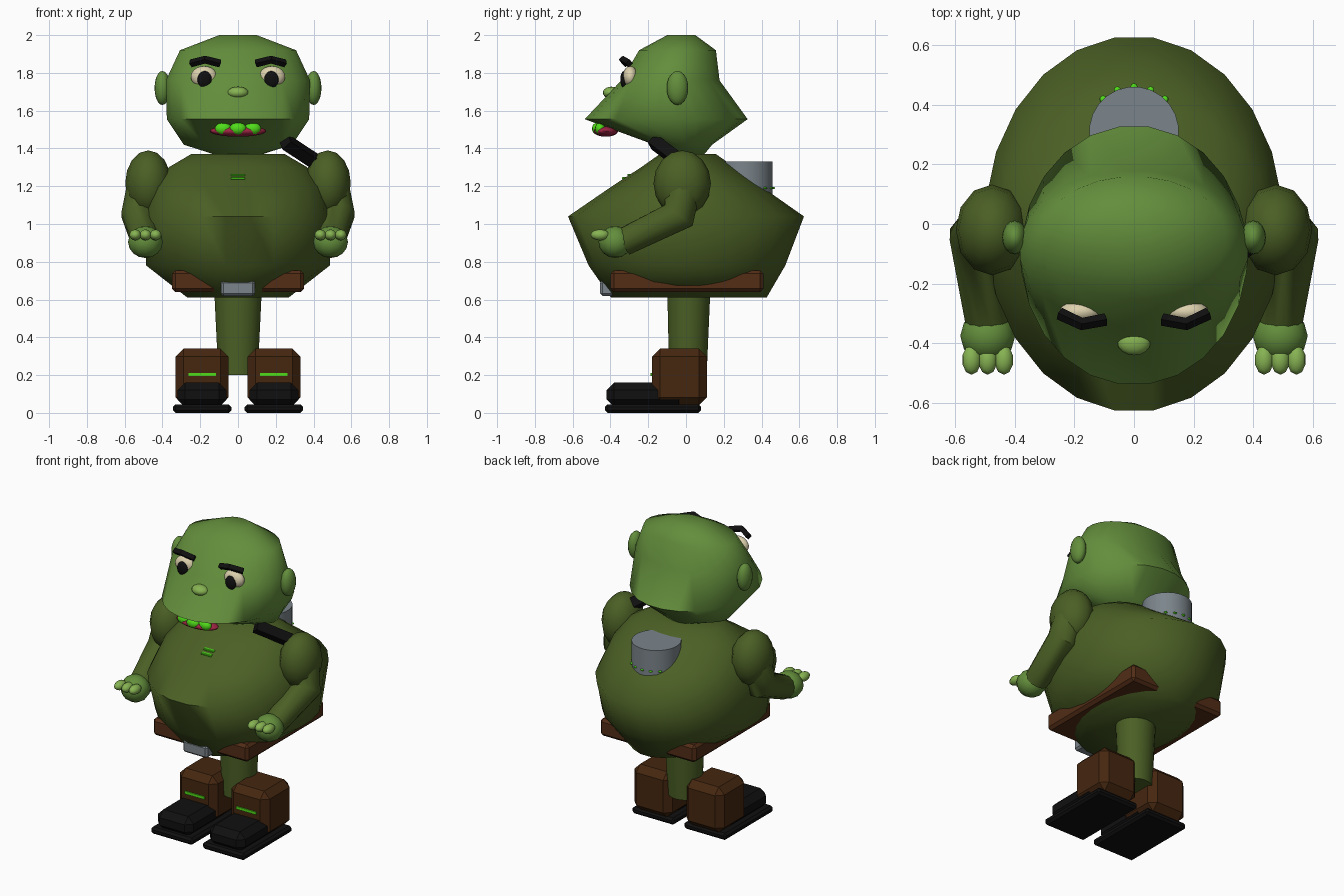
import bpy
import bmesh
import math
from mathutils import Vector

if "Cube" in bpy.data.objects:
    bpy.data.objects.remove(bpy.data.objects["Cube"], do_unlink=True)


def material(name, r, g, b):
    m = bpy.data.materials.new(name)
    m.use_nodes = True
    m.diffuse_color = (r, g, b, 1)
    m.node_tree.nodes["Principled BSDF"].inputs["Base Color"].default_value = (r, g, b, 1)
    return m


SKIN = material("skin green", 0.125, 0.27, 0.045)
CLOTH = material("olive cloth", 0.07, 0.115, 0.018)
PALE = material("pale green", 0.24, 0.45, 0.085)
CREAM = material("cream", 0.72, 0.64, 0.42)
LEATHER = material("belt brown", 0.085, 0.026, 0.008)
BOOT = material("boot brown", 0.06, 0.02, 0.005)
STEEL = material("steel grey", 0.2, 0.235, 0.26)
GLOW = material("glowing green", 0.08, 0.72, 0.01)
RED = material("mouth red", 0.36, 0.02, 0.06)
BLACK = material("black", 0.005, 0.005, 0.005)


def finish(obj, mat, angle=None):
    obj.data.materials.clear()
    obj.data.materials.append(mat)
    if angle:
        bpy.ops.object.select_all(action='DESELECT')
        obj.select_set(True)
        bpy.context.view_layer.objects.active = obj
        bpy.ops.object.shade_smooth_by_angle(angle=math.radians(angle))
    return obj


def from_bmesh(name, bm, mat, angle=None):
    bmesh.ops.recalc_face_normals(bm, faces=bm.faces[:])
    mesh = bpy.data.meshes.new(name)
    bm.to_mesh(mesh)
    bm.free()
    obj = bpy.data.objects.new(name, mesh)
    bpy.context.collection.objects.link(obj)
    return finish(obj, mat, angle)


def loft(name, rings, mat, n=24):
    """Stack of elliptical rings given as (z, half width, front y, back y)."""
    bm = bmesh.new()
    loops = []
    for z, rx, front, back in rings:
        cy, ry = (front + back) / 2, (back - front) / 2
        turns = [(i + 0.5) * math.tau / n for i in range(n)]
        loops.append([bm.verts.new((rx * math.sin(a), cy + ry * math.cos(a), z)) for a in turns])
    for low, high in zip(loops, loops[1:]):
        for i in range(n):
            j = (i + 1) % n
            bm.faces.new((low[i], low[j], high[j], high[i]))
    bm.faces.new(loops[0])
    bm.faces.new(loops[-1])
    return from_bmesh(name, bm, mat, 75)


def ball(name, center, radii, mat, u=16, v=10):
    bm = bmesh.new()
    bmesh.ops.create_uvsphere(bm, u_segments=u, v_segments=v, radius=1)
    bmesh.ops.scale(bm, vec=radii, verts=bm.verts)
    bmesh.ops.translate(bm, vec=center, verts=bm.verts)
    return from_bmesh(name, bm, mat, 60)


def box(name, low, high, mat, bevel=0.0):
    low, high = Vector(low), Vector(high)
    bm = bmesh.new()
    bmesh.ops.create_cube(bm, size=1)
    bmesh.ops.scale(bm, vec=high - low, verts=bm.verts)
    bmesh.ops.translate(bm, vec=(low + high) / 2, verts=bm.verts)
    if bevel:
        bmesh.ops.bevel(bm, geom=bm.edges[:], offset=bevel, segments=1, affect='EDGES')
    return from_bmesh(name, bm, mat)


def tube(name, points, radii, mat, resolution=4, angle=50):
    curve = bpy.data.curves.new(name, 'CURVE')
    curve.dimensions = '3D'
    curve.bevel_depth = 1
    curve.bevel_resolution = resolution
    curve.use_fill_caps = True
    spline = curve.splines.new('POLY')
    spline.points.add(len(points) - 1)
    for p, co, r in zip(spline.points, points, radii):
        p.co = (*co, 1)
        p.radius = r
    obj = bpy.data.objects.new(name, curve)
    bpy.context.collection.objects.link(obj)
    bpy.ops.object.select_all(action='DESELECT')
    obj.select_set(True)
    bpy.context.view_layer.objects.active = obj
    bpy.ops.object.convert(target='MESH')
    return finish(bpy.context.view_layer.objects.active, mat, angle)


# Torso and head
loft("torso", [(0.61, 0.27, -0.40, 0.43), (0.78, 0.49, -0.52, 0.53), (1.04, 0.50, -0.63, 0.63),
               (1.2, 0.455, -0.395, 0.40), (1.30, 0.37, -0.24, 0.26), (1.37, 0.25, -0.14, 0.16)], CLOTH)
loft("head", [(1.36, 0.10, -0.1, 0.09), (1.42, 0.29, -0.17, 0.14), (1.555, 0.38, -0.54, 0.33),
              (1.76, 0.385, -0.345, 0.18), (1.92, 0.31, -0.25, 0.16), (2.0, 0.10, -0.10, 0.05)], SKIN)

# Trousers, belt and buckle
loft("trouser_leg", [(0.2, 0.105, -0.09, 0.11), (0.65, 0.127, -0.10, 0.13)], CLOTH)
box("belt", (-0.35, -0.40, 0.64), (0.35, 0.41, 0.755), LEATHER, 0.018)
box("buckle", (-0.09, -0.455, 0.62), (0.09, -0.38, 0.70), STEEL, 0.012)

# Face
ball("nose", (0, -0.395, 1.695), (0.056, 0.045, 0.032), PALE)
ball("mouth", (0, -0.425, 1.492), (0.15, 0.065, 0.03), RED)
for i in (-1, 0, 1):
    ball("tooth", (i * 0.078, -0.47 + abs(i) * 0.015, 1.505), (0.045, 0.028, 0.032), GLOW, 12, 8)

# Chest marks
for z, y in ((1.26, -0.302), (1.242, -0.33)):
    box("chest_mark", (-0.038, y - 0.008, z - 0.006), (0.038, y + 0.02, z + 0.006), GLOW, 0.003)

# Back canister with its lights
loft("canister", [(1.0, 0.15, 0.16, 0.46), (1.33, 0.15, 0.16, 0.46)], STEEL)
for i in range(-3, 4):
    a = i * 0.38
    ball("canister_light", (0.15 * math.sin(a), 0.31 + 0.15 * math.cos(a), 1.19),
         (0.012, 0.012, 0.006), GLOW, 8, 6)

# Shoulder strap on the left side
tube("shoulder_strap", [(0.25, -0.17, 1.435), (0.41, -0.03, 1.33)], [0.045, 0.045], BLACK, 0, 20)

# Paired parts
for side, s in (("left", 1), ("right", -1)):
    ball(side + "_ear", (s * 0.40, -0.045, 1.72), (0.042, 0.057, 0.09), SKIN)
    ball(side + "_eye", (s * 0.18, -0.295, 1.78), (0.07, 0.04, 0.056), CREAM)
    ball(side + "_pupil", (s * 0.177, -0.328, 1.765), (0.038, 0.02, 0.045), BLACK)
    tube(side + "_eyebrow", [(s * 0.25, -0.30, 1.85), (s * 0.175, -0.335, 1.87), (s * 0.095, -0.32, 1.85)],
         [0.021] * 3, BLACK, 0, 20)

    # Arm
    ball(side + "_shoulder", (s * 0.475, -0.02, 1.215), (0.122, 0.152, 0.175), CLOTH, 12, 8)
    tube(side + "_arm", [(s * 0.50, -0.02, 1.17), (s * 0.525, -0.04, 1.045), (s * 0.49, -0.33, 0.905)],
         [0.095, 0.095, 0.075], CLOTH)
    ball(side + "_hand", (s * 0.49, -0.375, 0.905), (0.092, 0.088, 0.085), SKIN, 12, 8)
    for i in (-1, 0, 1):
        ball(side + "_finger", (s * 0.49 + i * 0.054, -0.455, 0.942), (0.032, 0.05, 0.029), PALE, 10, 8)

    # Boot
    x = s * 0.19
    box(side + "_boot_shaft", (x - 0.14, -0.18, 0.04), (x + 0.14, 0.11, 0.34), BOOT, 0.042)
    box(side + "_boot_foot", (x - 0.13, -0.42, 0.03), (x + 0.13, 0.0, 0.16), BLACK, 0.04)
    box(side + "_boot_sole", (x - 0.155, -0.43, 0.0), (x + 0.155, 0.08, 0.045), BLACK, 0.014)
    box(side + "_boot_stripe", (x - 0.073, -0.187, 0.194), (x + 0.073, -0.178, 0.212), GLOW)
